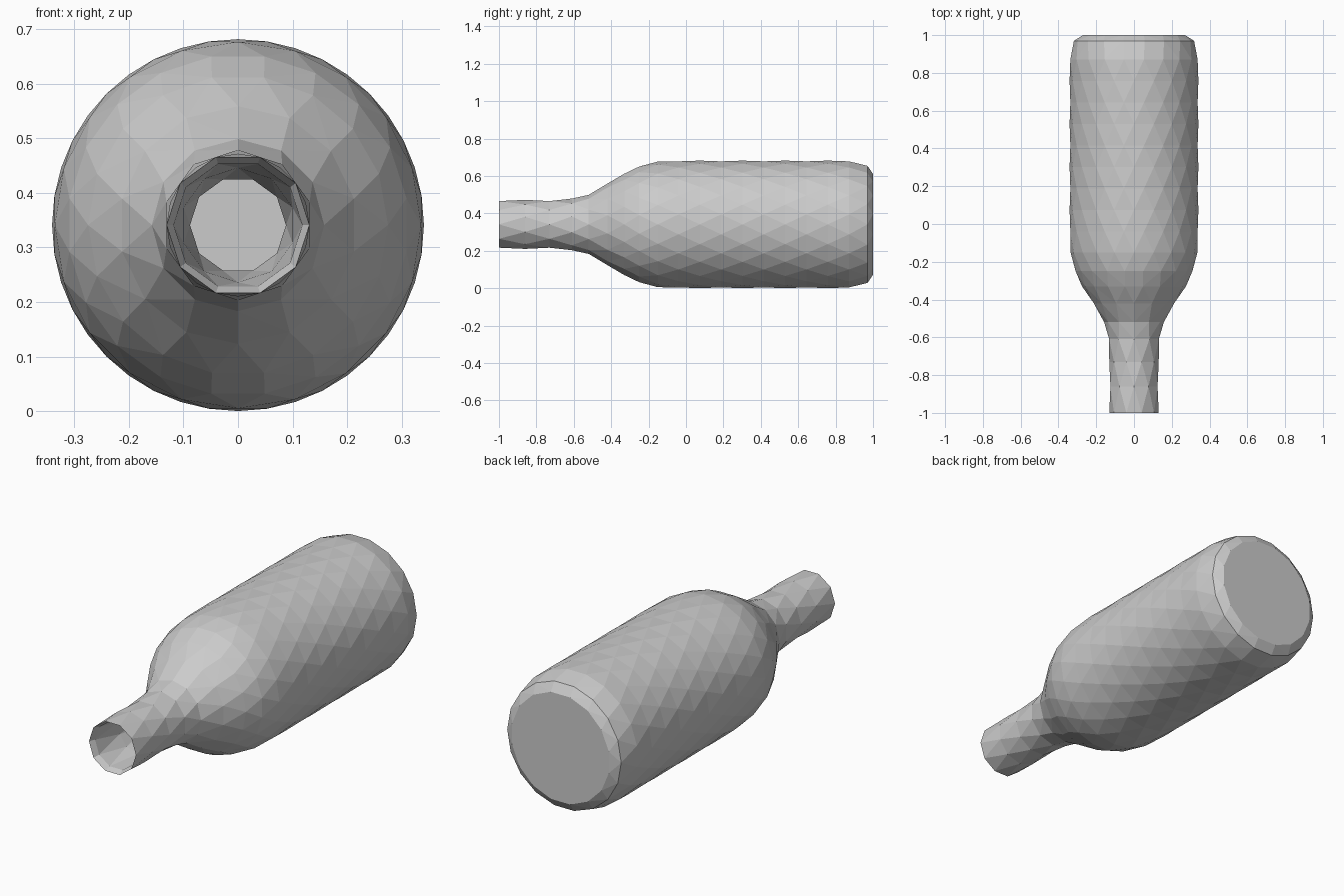
import bpy, bmesh
from math import cos, sin, tau

if "Cube" in bpy.data.objects:
    bpy.data.objects.remove(bpy.data.objects["Cube"])

CENTRE_Z = 0.341

# Lathe profile along y: (y, radius, sides), outside from mouth to base
outer = [(-1.0, .131, 10), (-.86, .131, 10), (-.73, .131, 10), (-.61, .138, 10),
         (-.52, .158, 12), (-.42, .218, 14), (-.33, .275, 18), (-.25, .313, 20),
         (-.15, .336, 20)]
outer += [(-.04 + .114 * i, .341, 20) for i in range(9)]
outer += [(.97, .318, 18), (1.0, .275, 16)]
# Inside wall from mouth to inner base
inner = [(-.97, .118, 10), (-.80, .105, 10), (-.60, .088, 10), (-.50, .11, 12),
         (-.38, .19, 14), (-.22, .275, 16), (0, .295, 18), (.45, .295, 18),
         (.88, .29, 18), (.93, .25, 16)]


def ring(bm, y, r, n, phase):
    """Ring of vertices around the bottle axis, with their angles in turns."""
    out = []
    for i in range(n):
        t = (i + phase) / n
        out.append((t, bm.verts.new((r * cos(tau * t), y, CENTRE_Z + r * sin(tau * t)))))
    return out


def stitch(bm, a, b):
    """Join two rings of any side counts with triangles."""
    na, nb, i, j = len(a), len(b), 0, 0
    at = lambda rg, k: rg[k % len(rg)][0] + k // len(rg)
    while i < na or j < nb:
        va, vb = a[i % na][1], b[j % nb][1]
        if j == nb or (i < na and at(a, i + 1) <= at(b, j + 1)):
            i += 1
            bm.faces.new((va, a[i % na][1], vb))
        else:
            j += 1
            bm.faces.new((va, b[j % nb][1], vb))


def shell(bm, profile):
    """Faceted staggered wall, closed with a flat cap at the far end."""
    rings = [ring(bm, y, r, n, .5 * (k % 2)) for k, (y, r, n) in enumerate(profile)]
    for a, b in zip(rings, rings[1:]):
        stitch(bm, a, b)
    bm.faces.new([v for _, v in rings[-1]])
    return rings[0]


bm = bmesh.new()
rim = shell(bm, outer)
mouth = shell(bm, inner)
stitch(bm, rim, mouth)
bmesh.ops.recalc_face_normals(bm, faces=bm.faces)
mesh = bpy.data.meshes.new("bottle")
bm.to_mesh(mesh)
bm.free()
bpy.context.collection.objects.link(bpy.data.objects.new("bottle", mesh))
